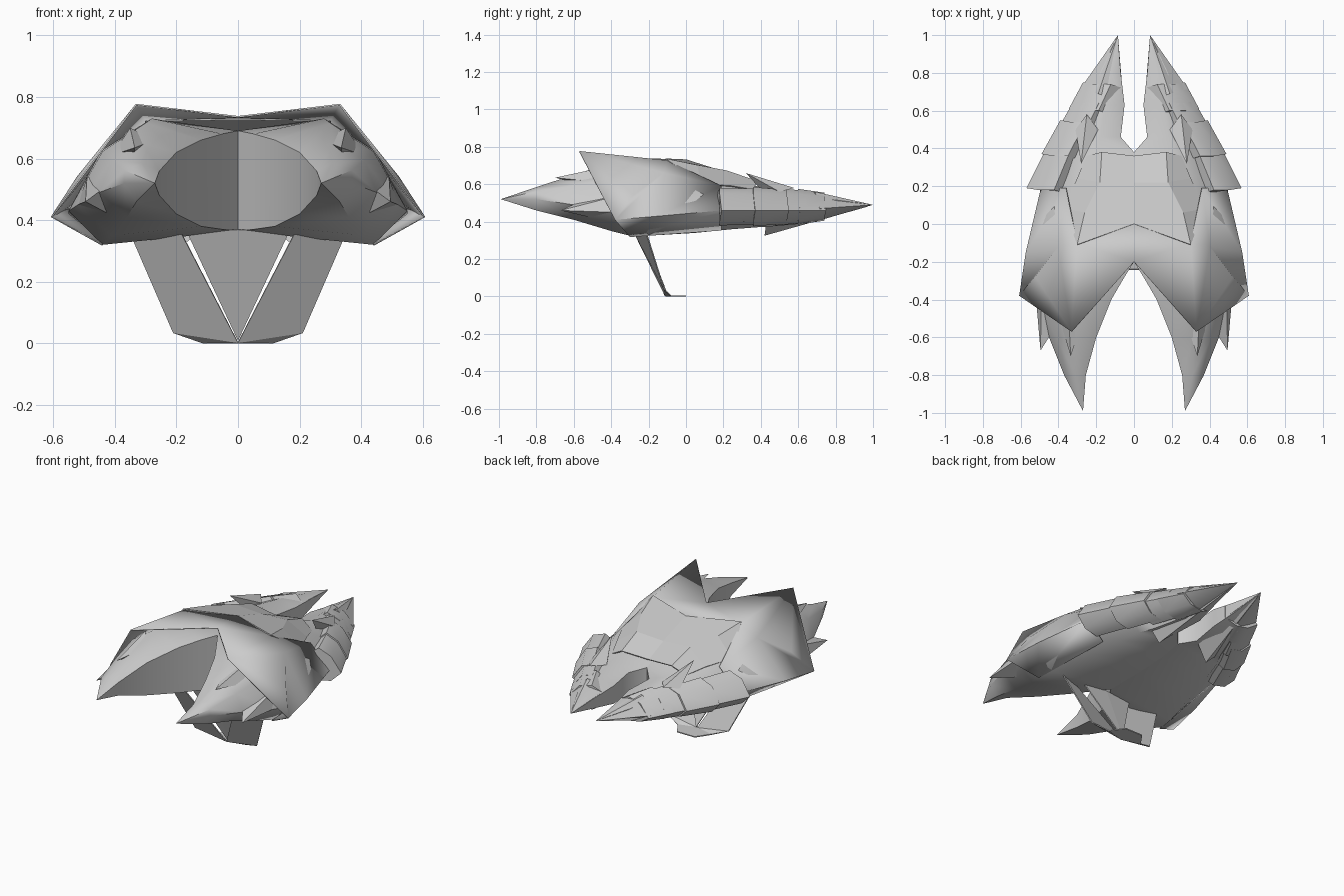
import bpy, bmesh, math

grey = bpy.data.materials.new("hull_grey")
grey.diffuse_color = (0.6, 0.6, 0.6, 1)


def finish(name, bm, thick=0, smooth=35):
    """Turn a bmesh into a mirrored, shaded object."""
    bmesh.ops.recalc_face_normals(bm, faces=bm.faces)
    mesh = bpy.data.meshes.new(name)
    bm.to_mesh(mesh)
    bm.free()
    ob = bpy.data.objects.new(name, mesh)
    bpy.context.collection.objects.link(ob)
    mesh.materials.append(grey)
    mir = ob.modifiers.new("mirror", 'MIRROR')
    mir.merge_threshold = 0.001
    if thick:
        sol = ob.modifiers.new("thickness", 'SOLIDIFY')
        sol.thickness = thick
        sol.offset = 0
    bpy.ops.object.select_all(action='DESELECT')
    ob.select_set(True)
    bpy.context.view_layer.objects.active = ob
    if smooth:
        bpy.ops.object.shade_smooth_by_angle(angle=math.radians(smooth))
    return ob


def loft(name, rings, cap=True, **kw):
    """Skin equal-length rings; single-point rings become tips."""
    bm = bmesh.new()
    vs = [[bm.verts.new(p) for p in r] for r in rings]
    for a, b in zip(vs, vs[1:]):
        n = max(len(a), len(b))
        for i in range(n):
            j = (i + 1) % n
            if len(a) == 1:
                bm.faces.new((a[0], b[i], b[j]))
            elif len(b) == 1:
                bm.faces.new((a[i], b[0], a[j]))
            else:
                bm.faces.new((a[i], b[i], b[j], a[j]))
    for r in (vs[0], vs[-1]):
        if len(r) > 2 and cap:
            bm.faces.new(r)
    return finish(name, bm, **kw)


def panel(name, pts, faces, thick=0.006, smooth=0):
    """Thin plate from a few corner points."""
    bm = bmesh.new()
    v = [bm.verts.new(p) for p in pts]
    for f in faces:
        bm.faces.new([v[i] for i in f])
    return finish(name, bm, thick, smooth)


def spike(name, tip, base):
    """Faceted blade from a base loop to a tip."""
    return loft(name, [base, [tip]], smooth=50)


# Prongs: y, inner x, crest x, outer x, keel x, inner/top/outer/keel z, inner floor z
stations = [
    (-0.80, .255, .31, .37, .33, .56, .585, .52, .46, .48),
    (-0.60, .20, .31, .45, .36, .62, .65, .49, .41, .42),
    (-0.40, .12, .30, .52, .41, .66, .715, .45, .35, .38),
    (-0.28, .05, .28, .55, .44, .68, .73, .43, .32, .37),
    (-0.20, .0, .25, .55, .43, .69, .725, .42, .325, .365),
    (0.05, .0, .22, .51, .37, .69, .68, .45, .34, .365),
    (0.25, .0, .20, .43, .32, .62, .61, .47, .36, .375),
    (0.38, .0, .19, .38, .28, .56, .59, .47, .37, .40),
    (0.46, .07, .18, .33, .24, .54, .58, .47, .375, .41),
    (0.63, .05, .15, .25, .18, .53, .56, .48, .39, .42),
    (0.80, .07, .12, .18, .13, .51, .53, .49, .44, .45),
]
rings = [[(.27, -.99, .52)]]
for y, xi, xc, xo, xk, zi, zt, zo, zk, zf in stations:
    rings.append([(xi, y, zi), (xc, y, zt), ((xc + xo) / 2 + .03, y, zt * .65 + zo * .35),
                  (xo, y, zo), (xk, y, zk), (xi, y, zf)])
rings.append([(.085, 1.0, .49)])
loft("hull_prongs", rings, smooth=50)

# Top armour shell with forward horns and swept side points
panel("armour_shell",
      [(0, -.2, .735), (.33, -.57, .775), (.605, -.38, .41), (.44, -.30, .32),
       (.30, -.10, .725), (0, 0, .73), (.40, -.12, .66), (.57, -.15, .43),
       (.49, .19, .46), (.36, .19, .59), (.385, .19, .355), (.52, -.28, .54)],
      [(0, 1, 4, 5), (1, 11, 6, 4), (1, 2, 11), (2, 7, 6, 11), (7, 8, 9, 6),
       (2, 3, 7), (3, 10, 8, 7), (4, 6, 9)], smooth=25)

# Upper deck stepping down toward the stern
panel("upper_deck",
      [(0, 0, .73), (.30, -.11, .735), (.26, .06, .70), (.18, .22, .67),
       (.17, .38, .615), (0, .36, .60), (0, .22, .66),
       (.37, .08, .60), (.30, .24, .59), (.25, .36, .57)],
      [(0, 1, 2, 3, 6), (6, 3, 4, 5), (1, 7, 2), (2, 7, 8, 3), (3, 8, 9, 4)])

# Overlapping stern armour: y front/back, outer x front/back, inner x front/back, half heights
segments = [
    (.18, .42, .57, .45, .36, .27, .10, .095),
    (.36, .54, .49, .39, .29, .20, .105, .09),
    (.48, .64, .41, .32, .20, .13, .10, .085),
    (.60, .74, .345, .27, .12, .06, .095, .075),
]
for k, (y0, y1, o0, o1, i0, i1, h0, h1) in enumerate(segments):
    rs = []
    for y, o, i, h in ((y0, o0, i0, h0), (y1, o1, i1, h1)):
        zc, w = .48, o - i
        rs.append([(o, y + .01, zc - .02), (i + w * .7, y, zc + h * .7), (i + w * .3, y, zc + h),
                   (i, y - .02, zc + h * .5), (i, y - .02, zc - h * .5),
                   (i + w * .3, y, zc - h), (i + w * .7, y, zc - h * .8)])
    loft("stern_armour_%d" % (k + 1), rs, smooth=50)

# Stern points and lower blades
spike("stern_point", (.085, 1.0, .49),
      [(.285, .715, .47), (.19, .69, .56), (.06, .64, .53), (.055, .64, .43), (.17, .69, .40)])
spike("stern_lower_blade", (.09, .97, .48),
      [(.25, .43, .40), (.17, .42, .325), (.09, .45, .40), (.16, .55, .45)])

# Raised fins behind the deck
spike("deck_fin", (.28, .32, .66), [(.31, .50, .56), (.25, .58, .58), (.19, .50, .57), (.24, .42, .55)])
spike("side_fin", (.42, -.33, .62), [(.47, -.12, .52), (.40, -.06, .63), (.35, -.15, .67), (.42, -.2, .54)])

# Bow spikes along the outer and upper prong
spike("bow_side_spike", (.495, -.67, .46), [(.52, -.38, .45), (.49, -.36, .54), (.40, -.52, .53), (.42, -.50, .42)])
spike("bow_top_spike", (.335, -.70, .635), [(.41, -.45, .61), (.35, -.40, .70), (.27, -.50, .66), (.34, -.5, .59)])

# Angled landing plates meeting at a low point, with a web between them
panel("landing_plate",
      [(.19, -.29, .37), (.34, -.21, .335), (.21, -.115, .035), (.115, -.08, .003), (.0, -.11, .003)],
      [(0, 1, 2, 4), (2, 3, 4)])
panel("landing_foot", [(.0, -.11, .003), (.115, -.08, .003), (.06, 0, .003), (0, 0, .003)], [(0, 1, 2, 3)])
panel("landing_web", [(0, -.10, .01), (.165, -.24, .36), (0, -.24, .37)], [(0, 1, 2)])
